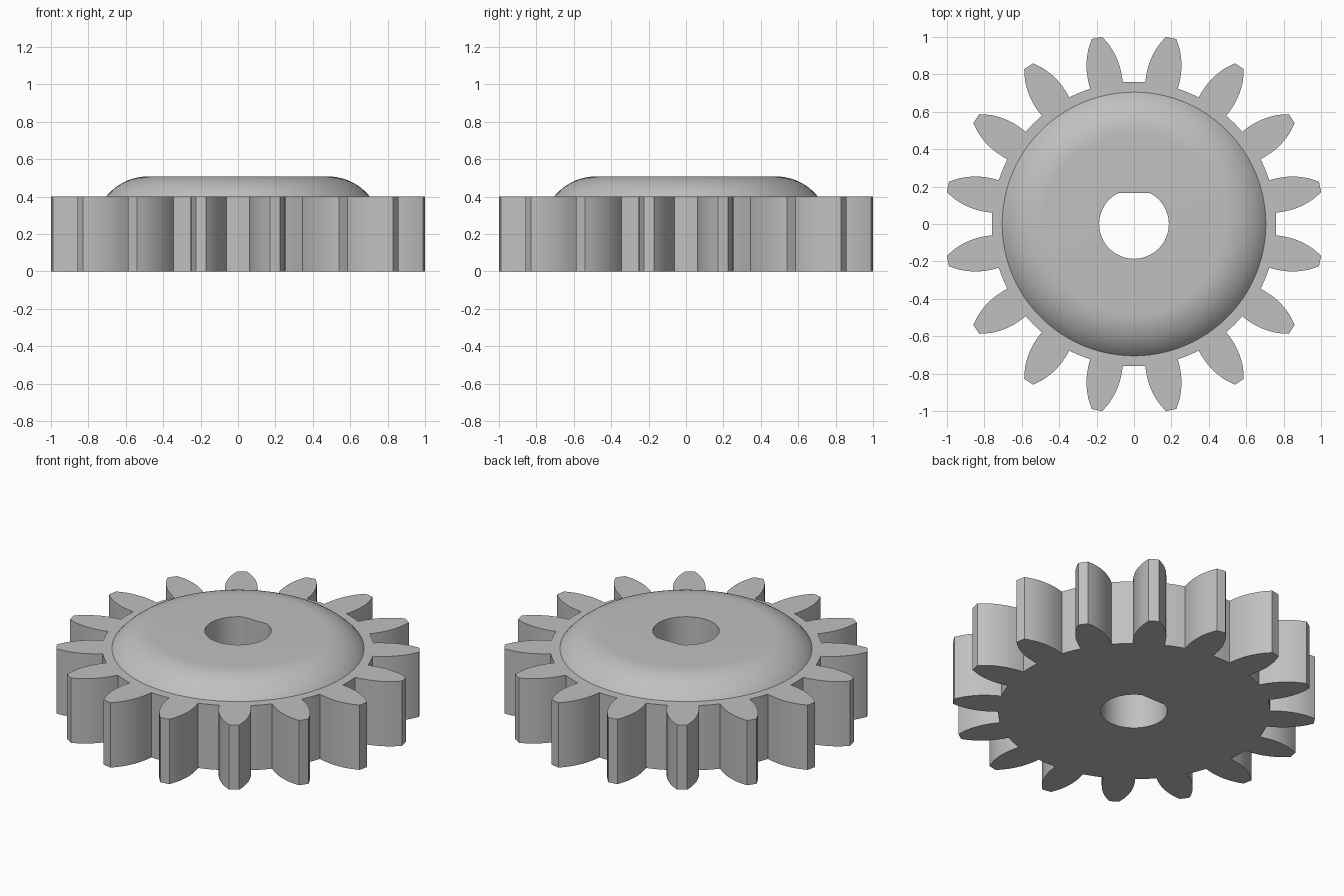
import bpy, bmesh
from math import sin, cos, acos, asin, pi, radians

cube = bpy.data.objects.get("Cube")
if cube:
    bpy.data.objects.remove(cube, do_unlink=True)

TEETH = 16
PITCH = 2 * pi / TEETH
BODY_TOP, DOME_TOP = 0.4, 0.508
ROOT_R, TIP_R = 0.76, 1.0145
DOME_R, FLAT_R = 0.705, 0.48
BORE_R, BORE_FLAT = 0.186, 0.167
# One tooth flank: distance along the tooth, half width
FLANK = [(0.755, 0.0885), (0.78, 0.0905), (0.81, 0.091), (0.84, 0.0895), (0.87, 0.086),
         (0.90, 0.0795), (0.93, 0.0705), (0.96, 0.059), (0.99, 0.043), (1.014, 0.0283)]


def polar(r, a):
    return r * cos(a), r * sin(a)


def circle(r, count=96):
    return [polar(r, 2 * pi * i / count) for i in range(count)]


def gear_outline():
    tooth = [(u, -w) for u, w in FLANK] + [(TIP_R, 0)] + [(u, w) for u, w in reversed(FLANK)]
    tooth += [polar(ROOT_R, PITCH / 2 + radians(d)) for d in (-2, 0, 2)]
    points = []
    for k in range(TEETH):
        a = (k + 0.5) * PITCH
        points += [(x * cos(a) - y * sin(a), x * sin(a) + y * cos(a)) for x, y in tooth]
    return points


def bore_outline(count=64):
    # Round bore with a flat at the back
    half = acos(BORE_FLAT / BORE_R)
    sweep = 2 * pi - 2 * half
    return [polar(BORE_R, pi / 2 + half + sweep * i / count) for i in range(count + 1)]


bm = bmesh.new()


def ring(points, z):
    verts = [bm.verts.new((x, y, z)) for x, y in points]
    edges = [bm.edges.new((v, verts[i - 1])) for i, v in enumerate(verts)]
    return verts, edges


def wall(a, b):
    for i in range(len(a[0])):
        bm.faces.new((a[0][i - 1], a[0][i], b[0][i], b[0][i - 1]))


def cap(outer, inner):
    bmesh.ops.triangle_fill(bm, use_beauty=True, use_dissolve=False, edges=outer[1] + inner[1])


# Toothed body and through bore
foot, rim = ring(gear_outline(), 0), ring(gear_outline(), BODY_TOP)
bore_low, bore_high = ring(bore_outline(), 0), ring(bore_outline(), DOME_TOP)
wall(foot, rim)
wall(bore_low, bore_high)
cap(foot, bore_low)

# Rounded hub: an arc that runs tangent into the flat top
drop, reach = DOME_TOP - BODY_TOP, DOME_R - FLAT_R
arc_r = (drop ** 2 + reach ** 2) / (2 * drop)
arc_end = asin(reach / arc_r)
STEPS = 14
rings = []
for i in range(STEPS + 1):
    t = arc_end * (1 - i / STEPS)
    rings.append(ring(circle(FLAT_R + arc_r * sin(t)), DOME_TOP - arc_r * (1 - cos(t))))
for low, high in zip(rings, rings[1:]):
    wall(low, high)
cap(rim, rings[0])
cap(rings[-1], bore_high)

bmesh.ops.recalc_face_normals(bm, faces=bm.faces[:])
mesh = bpy.data.meshes.new("spur_gear")
bm.to_mesh(mesh)
bm.free()
gear = bpy.data.objects.new("spur_gear", mesh)
bpy.context.collection.objects.link(gear)

# Plain grey material
grey = bpy.data.materials.new("plain_grey")
grey.use_nodes = True
colour = (0.53, 0.53, 0.53, 1)
grey.diffuse_color = colour
next(n for n in grey.node_tree.nodes if n.type == 'BSDF_PRINCIPLED').inputs["Base Color"].default_value = colour
mesh.materials.append(grey)

bpy.ops.object.select_all(action='DESELECT')
gear.select_set(True)
bpy.context.view_layer.objects.active = gear
bpy.ops.object.shade_smooth_by_angle(angle=radians(20))
